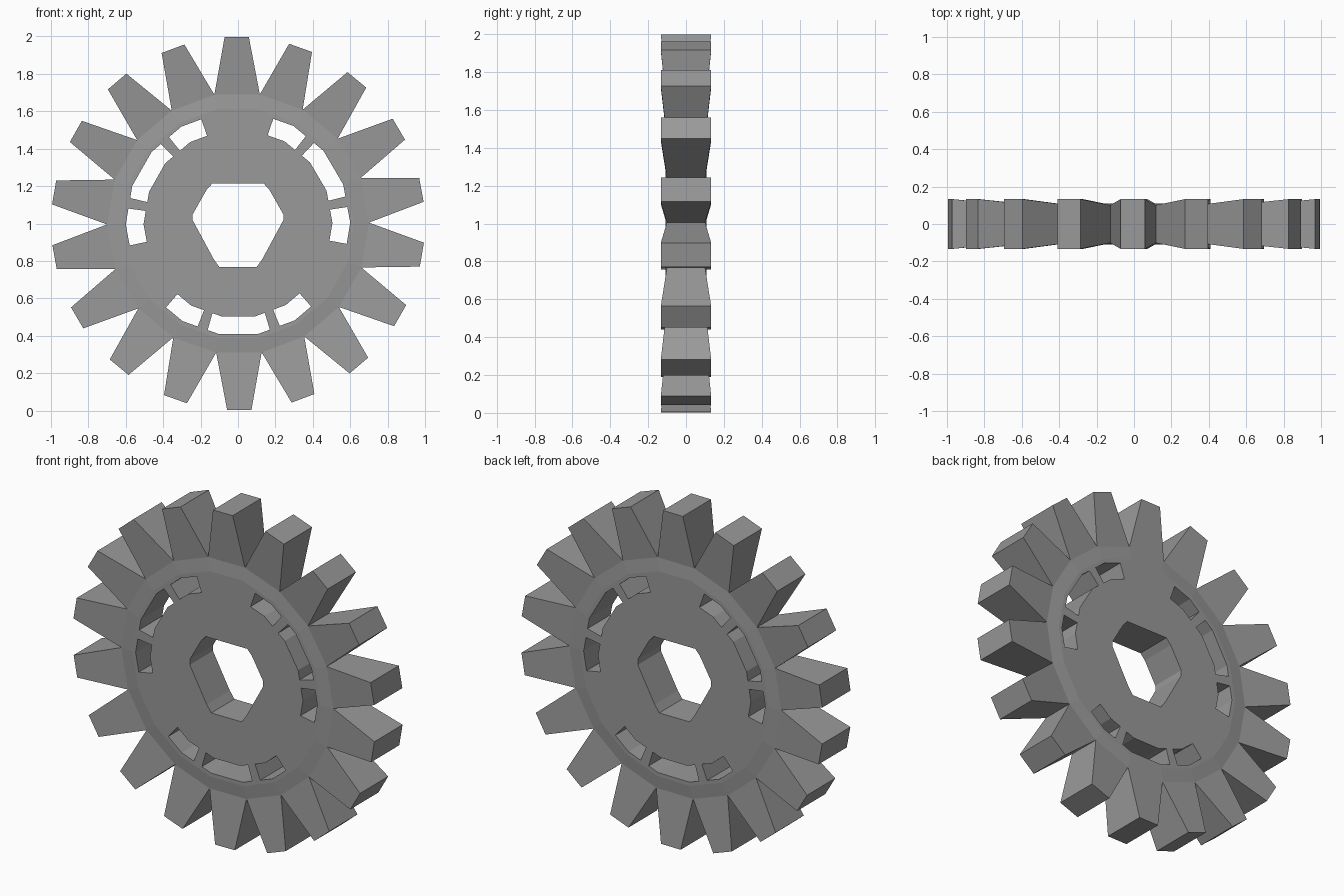
import bpy, bmesh, math
from mathutils import Vector

if "Cube" in bpy.data.objects:
    bpy.data.objects.remove(bpy.data.objects["Cube"])

TEETH = 18
STEP = 360 / TEETH
PHASE = -0.4


def polar(angle, r, y=0.0):
    """Point at clockwise angle from the top, seen from the front."""
    a = math.radians(angle)
    return Vector((r * math.sin(a), y, 1 + r * math.cos(a)))


def make_object(name, bm):
    bmesh.ops.recalc_face_normals(bm, faces=bm.faces)
    mesh = bpy.data.meshes.new(name)
    bm.to_mesh(mesh)
    bm.free()
    obj = bpy.data.objects.new(name, mesh)
    bpy.context.collection.objects.link(obj)
    return obj


def add_prism(bm, outline, depth=0.3):
    """Closed prism along y from a list of (x, z) points."""
    front = bm.faces.new([bm.verts.new((x, -depth, z)) for x, z in outline])
    out = bmesh.ops.extrude_face_region(bm, geom=[front], use_keep_orig=True)
    for v in out["geom"]:
        if isinstance(v, bmesh.types.BMVert):
            v.co.y = depth


# Wheel: 18-sided disc with a sloped rim on both faces
bm = bmesh.new()
loops = []
for r, y in ((0.622, -0.109), (0.70, -0.101), (0.70, 0.101), (0.622, 0.109)):
    loops.append([bm.verts.new(polar(STEP * (i + 0.5) + PHASE, r, y)) for i in range(TEETH)])
walls = []
for k in range(3):
    for i in range(TEETH):
        j = (i + 1) % TEETH
        f = bm.faces.new((loops[k][i], loops[k][j], loops[k + 1][j], loops[k + 1][i]))
        if k == 1:
            walls.append((STEP * (i + 1) + PHASE, f))
bm.faces.new(loops[0])
bm.faces.new(loops[3])

# Teeth: pull each rim wall outward, narrower at the tip but thicker in y
for angle, wall in walls:
    tip = bmesh.ops.extrude_discrete_faces(bm, faces=[wall])["faces"][0]
    out = polar(angle, 1) - Vector((0, 0, 1))
    side = Vector((out.z, 0, -out.x))
    for v in tip.verts:
        s = 1 if (v.co - Vector((0, 0, 1))).dot(side) > 0 else -1
        y = math.copysign(0.133, v.co.y)
        v.co = Vector((0, y, 1)) + out * 0.997 + side * (s * 0.065)
gear = make_object("gear_wheel", bm)

# Dark grey material
grey = bpy.data.materials.new("dark_grey")
grey.diffuse_color = (0.32, 0.32, 0.32, 1)
grey.use_nodes = True
grey.node_tree.nodes["Principled BSDF"].inputs["Base Color"].default_value = grey.diffuse_color
gear.data.materials.append(grey)

# Cutter: rounded-triangle shaft hole and three groups of curved slots
bm = bmesh.new()
half = [(0.137, 1.214), (0.168, 1.18), (0.242, 1.05), (0.242, 1.017), (0.13, 0.81), (0.1, 0.768)]
add_prism(bm, half + [(-x, z) for x, z in reversed(half)])
for centre in (60, 180, 300):
    for angles in ((-16.3, -10, 10, 16.3), (21.8, 30, 41), (-41, -30, -21.8)):
        pts = []
        for r, seq in ((0.6, angles), (0.505, angles[::-1])):
            for a in seq:
                # keep the points on the flat sides of an 18-sided ring
                off = (a % STEP) - STEP / 2
                near = STEP / 2 - abs(off)
                k = math.cos(math.radians(10)) / math.cos(math.radians(near))
                p = polar(centre + a + PHASE, r * k)
                pts.append((p.x, p.z))
        add_prism(bm, pts)
cutter = make_object("hole_cutter", bm)
cutter.hide_render = True
cutter.data.materials.append(grey)

# Cut the openings
mod = gear.modifiers.new("openings", "BOOLEAN")
mod.operation = "DIFFERENCE"
mod.solver = "EXACT"
mod.object = cutter
bpy.context.view_layer.objects.active = gear
gear.select_set(True)
bpy.ops.object.modifier_apply(modifier=mod.name)
bpy.data.objects.remove(cutter)
